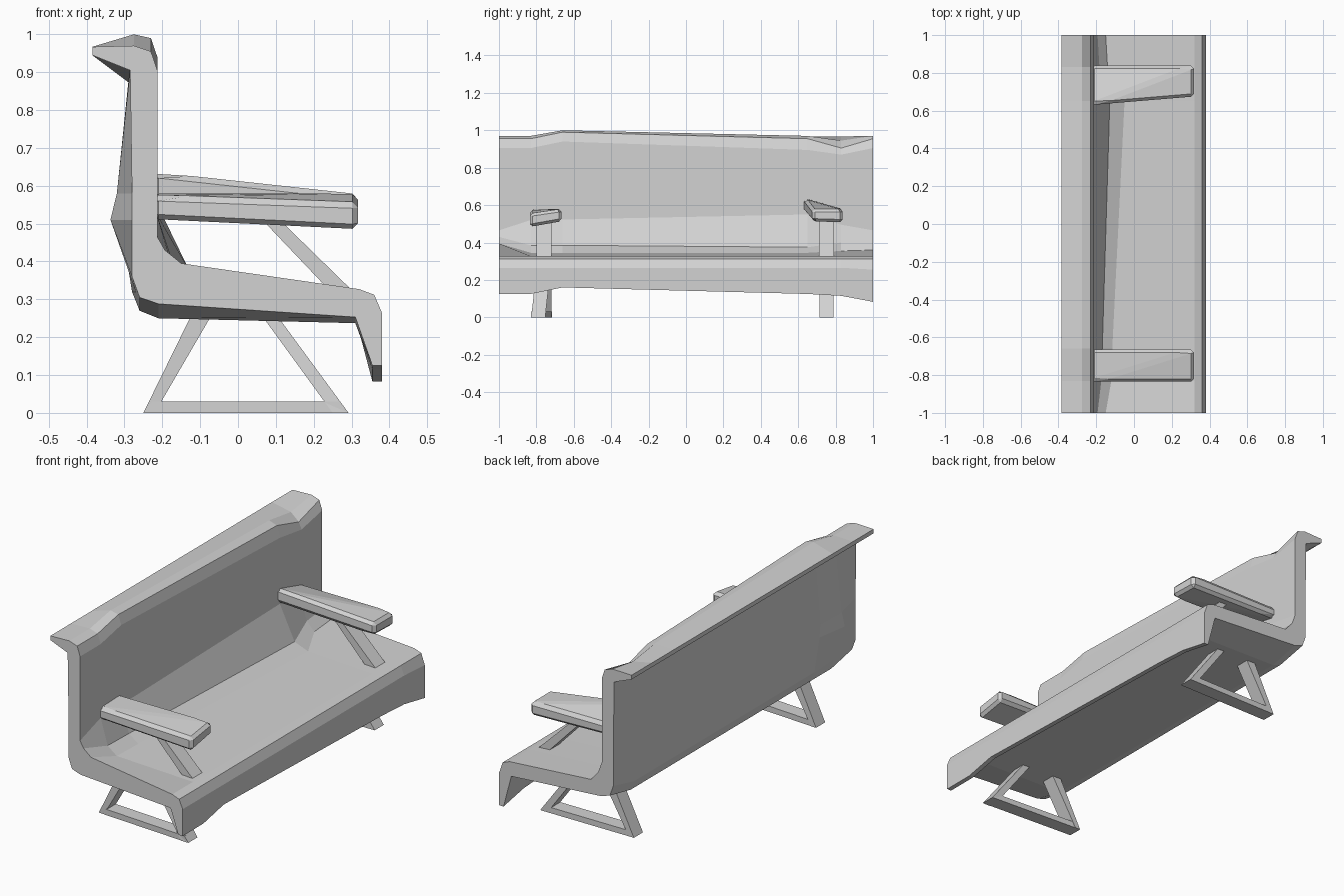
import bpy, bmesh

cube = bpy.data.objects.get("Cube")
if cube:
    bpy.data.objects.remove(cube, do_unlink=True)

grey = bpy.data.materials.new("light_grey")
grey.use_nodes = True
grey.diffuse_color = (0.65, 0.65, 0.65, 1)
grey.node_tree.nodes["Principled BSDF"].inputs["Base Color"].default_value = (0.65, 0.65, 0.65, 1)


def finish(name, bm):
    bmesh.ops.recalc_face_normals(bm, faces=bm.faces[:])
    mesh = bpy.data.meshes.new(name)
    bm.to_mesh(mesh)
    bm.free()
    mesh.materials.append(grey)
    obj = bpy.data.objects.new(name, mesh)
    bpy.context.collection.objects.link(obj)
    return obj


def hull(name, points, bevel=0):
    bm = bmesh.new()
    for p in points:
        bm.verts.new(p)
    bmesh.ops.convex_hull(bm, input=bm.verts[:])
    bmesh.ops.dissolve_limit(bm, angle_limit=0.12, verts=bm.verts[:], edges=bm.edges[:])
    if bevel:
        bmesh.ops.bevel(bm, geom=bm.edges[:], offset=bevel, segments=1, affect='EDGES')
    return finish(name, bm)


# Seat shell: one named cross-section (x, z), lofted along y with local shifts
profile = {
    "lip_low": (-.385, .945), "lip_high": (-.385, .967), "crest": (-.275, .97),
    "crest_front": (-.23, .955), "back_top": (-.213, .905), "back_low": (-.213, .465),
    "fillet": (-.193, .43), "seat_rear": (-.15, .395), "seat_front": (.32, .327),
    "nose_top": (.36, .312), "nose": (.38, .265), "apron_out": (.38, .125),
    "apron_in": (.355, .125), "under_front": (.31, .253), "under_rear": (-.21, .288),
    "heel": (-.26, .305), "heel_top": (-.28, .36), "bulge_low": (-.28, .51),
    "bulge_high": (-.28, .58), "lip_under": (-.285, .905),
}
sag = {"under_front": (0, -.016), "under_rear": (0, -.038), "heel": (0, -.035), "heel_top": (0, -.04)}
stations = [
    (-1, {}),
    (-.83, {**sag, "heel_top": (.01, -.04), "bulge_low": (-.057, 0), "bulge_high": (-.04, 0),
            "back_low": (0, .055), "fillet": (.02, -.045), "seat_rear": (.03, -.05)}),
    (-.66, {**sag, "crest": (0, .03), "crest_front": (0, .035), "back_top": (0, .035),
            "lip_under": (0, .015), "back_low": (0, .058), "fillet": (.025, -.045),
            "seat_rear": (.035, -.05), "bulge_low": (-.03, 0), "bulge_high": (-.035, 0),
            "apron_out": (0, .035), "apron_in": (0, .035)}),
    (.65, {**sag, "back_low": (0, .085), "fillet": (.065, -.055), "seat_rear": (.1, -.05),
           "back_top": (0, -.01)}),
    (.83, {**sag, "crest": (0, -.025), "crest_front": (0, -.05), "back_top": (0, -.035),
           "lip_under": (0, -.035), "back_low": (0, .03), "fillet": (.01, -.03),
           "seat_rear": (.01, -.04), "apron_out": (0, -.01), "apron_in": (0, -.01)}),
    (1, {"apron_out": (0, -.042), "apron_in": (0, -.042), "nose": (0, -.01),
         "fillet": (0, -.02), "seat_rear": (0, -.035)}),
]
bm = bmesh.new()
rings = []
for y, shifts in stations:
    ring = []
    for key, (x, z) in profile.items():
        dx, dz = shifts.get(key, (0, 0))
        ring.append(bm.verts.new((x + dx, y, z + dz)))
    rings.append(ring)
count = len(profile)
for a, b in zip(rings, rings[1:]):
    for i in range(count):
        j = (i + 1) % count
        bm.faces.new((a[i], a[j], b[j], b[i]))
bm.faces.new(rings[0])
bm.faces.new(rings[-1])
finish("seat_shell", bm)


# Armrests: corner rows are (x, y, bottom z, top z)
def armrest(name, rows):
    hull(name, [(x, y, z) for x, y, *zs in rows for z in zs], .015)


armrest("right_end_armrest", [(-.225, -.835, .51, .575), (-.225, -.665, .535, .58),
                              (.317, -.835, .483, .555), (.317, -.665, .513, .58)])
armrest("left_end_armrest", [(-.225, .838, .522, .58), (-.225, .63, .565, .637),
                             (.317, .838, .508, .578), (.317, .675, .513, .578)])


# Legs: each bar joins two level sections (x0, x1, z, y at x0, y at x1)
def bar(name, low, high, width):
    pts = []
    for x0, x1, z, y0, y1 in (low, high):
        for x, y in ((x0, y0), (x1, y1)):
            pts += [(x, y - width / 2, z), (x, y + width / 2, z)]
    hull(name, pts)


for end, mid, front, rear in (("right_end", -.76, -.79, -.755), ("left_end", .75, .75, .75)):
    bar(end + "_foot_bar", (-.25, .292, 0, rear, front), (-.235, .27, .03, rear, front), .075)
    bar(end + "_front_leg", (.25, .292, 0, front, front), (.05, .09, .275, mid, mid), .075)
    bar(end + "_rear_leg", (-.25, -.22, 0, rear, rear), (-.115, -.06, .275, mid, mid), .075)
    bar(end + "_arm_strut", (.245, .305, .32, mid, mid), (.05, .095, .525, mid, mid), .08)
